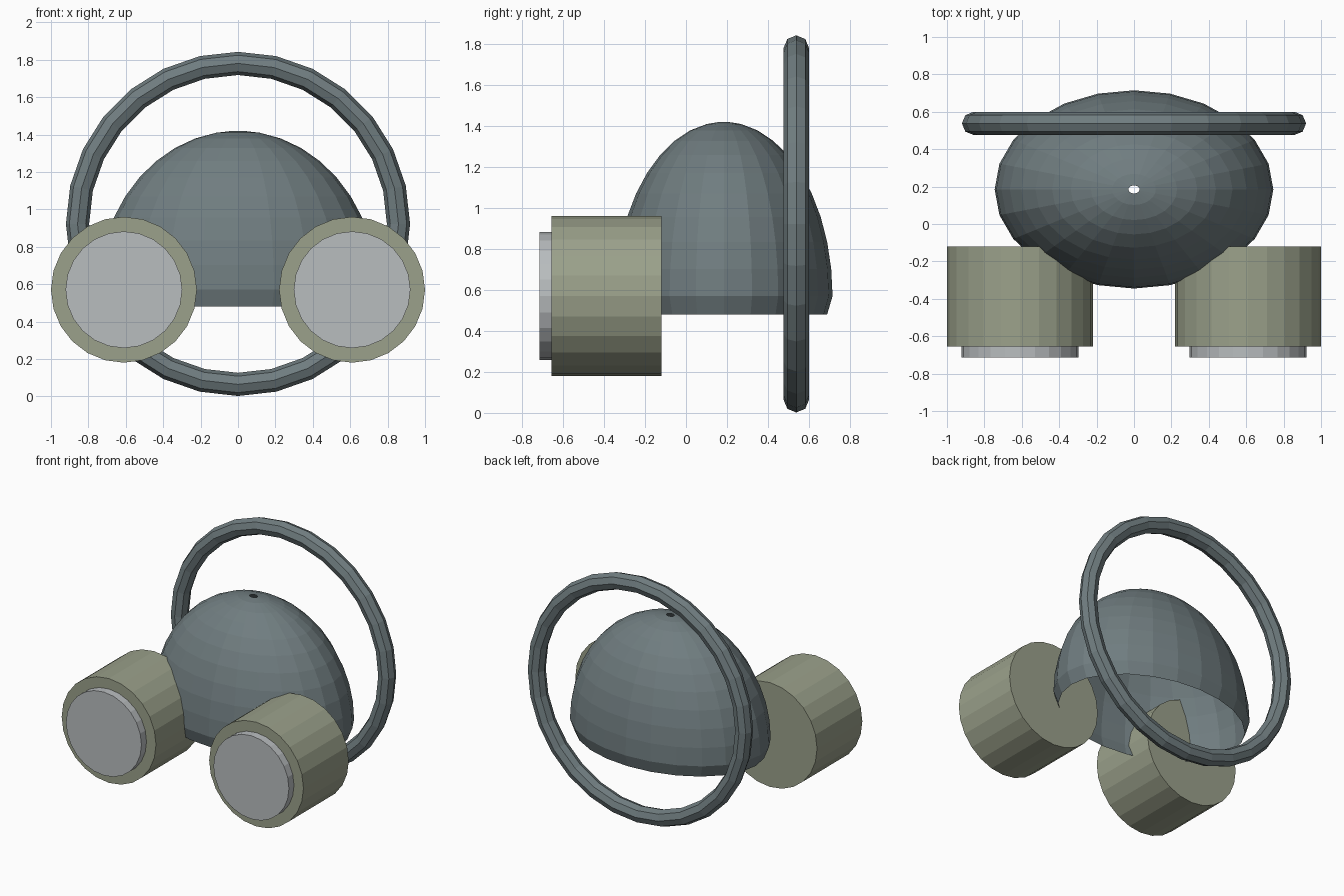
import bpy
import bmesh
from math import sin, cos, pi, radians
from mathutils import Matrix, Vector

cube = bpy.data.objects.get("Cube")
if cube:
    bpy.data.objects.remove(cube, do_unlink=True)


def srgb(*rgb):
    return [((c / 255 + 0.055) / 1.055) ** 2.4 for c in rgb] + [1.0]


def make_material(name, colour):
    mat = bpy.data.materials.new(name)
    mat.use_nodes = True
    mat.diffuse_color = colour
    mat.node_tree.nodes["Principled BSDF"].inputs["Base Color"].default_value = colour
    return mat


slate = make_material("slate grey", srgb(112, 125, 128))
olive = make_material("pale olive", srgb(155, 161, 139))
silver = make_material("light silver", srgb(185, 189, 191))


def add_object(name, bm, mat):
    mesh = bpy.data.meshes.new(name)
    bmesh.ops.recalc_face_normals(bm, faces=bm.faces)
    bm.to_mesh(mesh)
    bm.free()
    mesh.materials.append(mat)
    obj = bpy.data.objects.new(name, mesh)
    bpy.context.collection.objects.link(obj)
    return obj


def bridge(bm, a, b):
    n = len(a)
    for i in range(n):
        j = (i + 1) % n
        bm.faces.new((a[i], a[j], b[j], b[i]))


def drum(name, x, y_front, y_back, radius, mat):
    """Closed cylinder lying along y."""
    bm = bmesh.new()
    place = Matrix.Translation((x, (y_front + y_back) / 2, 0.57)) @ Matrix.Rotation(pi / 2, 4, 'X')
    bmesh.ops.create_cone(bm, cap_ends=True, segments=24, radius1=radius,
                          radius2=radius, depth=y_back - y_front, matrix=place)
    return add_object(name, bm, mat)


# Open dome shell: elliptical bands, tiny hole on top, tucked-in lower rim
bm = bmesh.new()
bands, sides = 10, 24
profile = [(sin(t), 0.57 + 0.85 * cos(t))
           for t in [radians(2.3)] + [pi / 2 * k / bands for k in range(1, bands + 1)]]
profile.append((0.95, 0.48))
rings = [[bm.verts.new((0.745 * r * cos(2 * pi * i / sides),
                        0.185 + 0.53 * r * sin(2 * pi * i / sides), z))
          for i in range(sides)] for r, z in profile]
for a, b in zip(rings, rings[1:]):
    bridge(bm, a, b)
dome = add_object("dome_shell", bm, slate)
# An open shell should face outwards
if dome.data.polygons[0].normal.z < 0:
    dome.data.flip_normals()

# Upright hoop behind the dome
bm = bmesh.new()
steps, tube = 28, 8
hoop = []
for i in range(steps):
    a = 2 * pi * i / steps
    out = Vector((sin(a), 0, cos(a)))
    centre = Vector((0, 0.538, 0.922)) + out * 0.858
    hoop.append([bm.verts.new(centre + 0.062 * (out * cos(2 * pi * k / tube)
                              + Vector((0, sin(2 * pi * k / tube), 0))))
                 for k in range(tube)])
for i in range(steps):
    bridge(bm, hoop[i], hoop[(i + 1) % steps])
add_object("hoop", bm, slate)

# Pair of front drums with raised discs
for side, x in (("left", 0.61), ("right", -0.61)):
    drum(side + "_drum", x, -0.655, -0.12, 0.39, olive)
    drum(side + "_disc", x, -0.715, -0.65, 0.312, silver)
